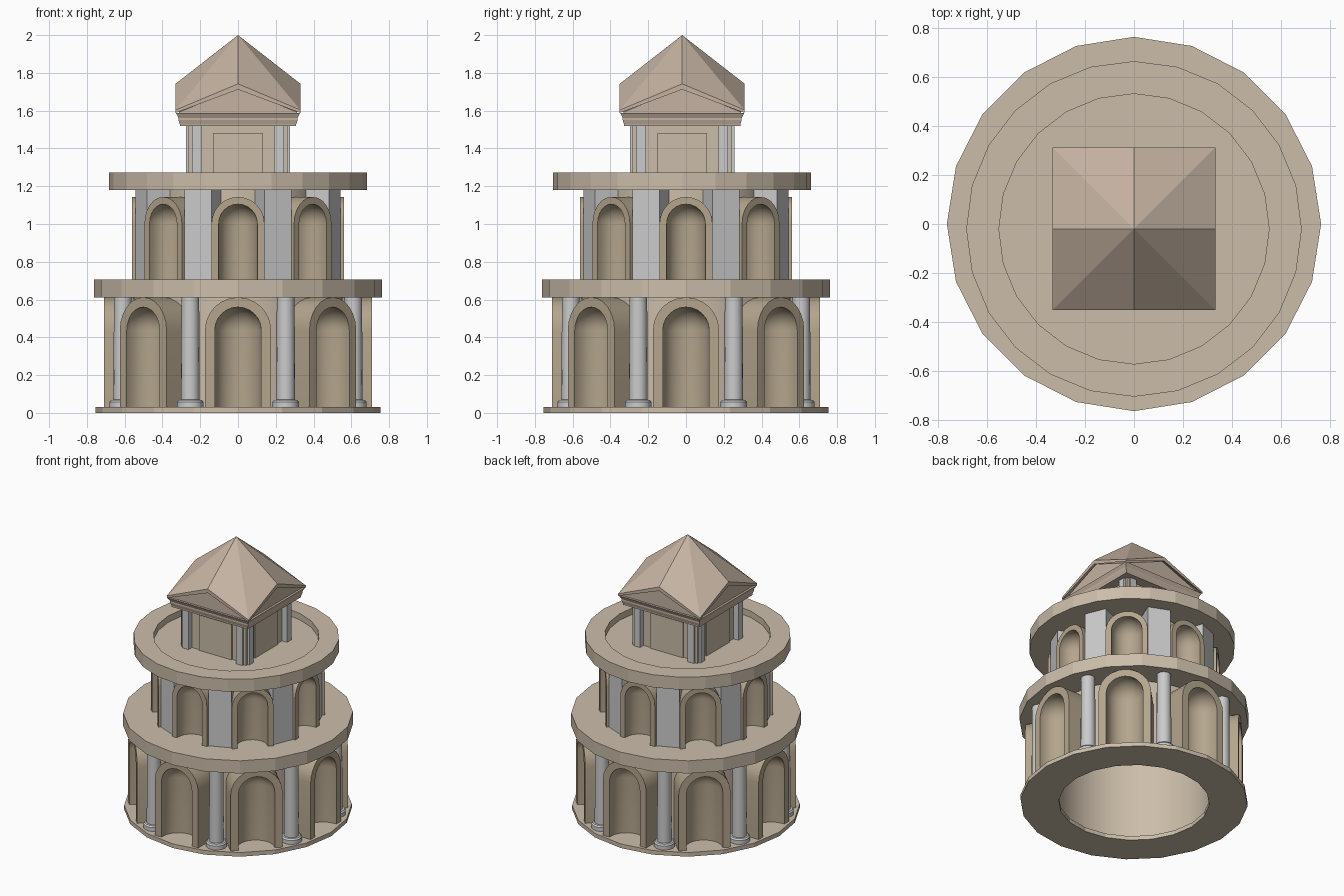
import bpy, bmesh
from math import sin, cos, pi, sqrt
from mathutils import Matrix, Vector

if "Cube" in bpy.data.objects:
    bpy.data.objects.remove(bpy.data.objects["Cube"])


def material(name, rgb):
    m = bpy.data.materials.new(name)
    m.diffuse_color = (*rgb, 1)
    m.use_nodes = True
    m.node_tree.nodes["Principled BSDF"].inputs["Base Color"].default_value = m.diffuse_color
    return m


STONE = material("stone", (0.60, 0.51, 0.40))
ARCH = material("arch_stone", (0.46, 0.38, 0.27))
ROOF = material("roof_stone", (0.56, 0.45, 0.36))
OFF = -0.02  # the top storey sits slightly forward


def finish(name, bm, mat=None, smooth=False, fix=True):
    if fix:
        bmesh.ops.recalc_face_normals(bm, faces=bm.faces)
    me = bpy.data.meshes.new(name)
    bm.to_mesh(me)
    bm.free()
    ob = bpy.data.objects.new(name, me)
    bpy.context.collection.objects.link(ob)
    if mat:
        me.materials.append(mat)
    if smooth:
        bpy.ops.object.select_all(action='DESELECT')
        ob.select_set(True)
        bpy.context.view_layer.objects.active = ob
        bpy.ops.object.shade_smooth_by_angle(angle=0.6)
    return ob


def add_lathe(bm, profile, n, centre=(0, 0), phase=0.0):
    """Revolve a closed (radius, z) loop around a vertical axis."""
    rings = []
    for i in range(n):
        a = phase + 2 * pi * i / n
        rings.append([bm.verts.new((centre[0] + r * cos(a), centre[1] + r * sin(a), z))
                      for r, z in profile])
    m = len(profile)
    for i in range(n):
        p, q = rings[i], rings[(i + 1) % n]
        for j in range(m):
            k = (j + 1) % m
            if profile[j][0] or profile[k][0]:
                bm.faces.new((p[j], q[j], q[k], p[k]))
    bmesh.ops.remove_doubles(bm, verts=bm.verts, dist=1e-5)


def lathe(name, profile, n, mat, y=0.0, phase=0.0, smooth=False):
    bm = bmesh.new()
    add_lathe(bm, profile, n, (0, y), phase)
    return finish(name, bm, mat, smooth)


def add_box(bm, lo, hi, rot=0.0, y=0.0):
    lo, hi = Vector(lo), Vector(hi)
    mat = (Matrix.Translation((0, y, 0)) @ Matrix.Rotation(rot, 4, 'Z')
           @ Matrix.Translation((lo + hi) / 2) @ Matrix.Diagonal((*(hi - lo), 1)))
    bmesh.ops.create_cube(bm, size=1, matrix=mat)


def arches(name, front, ro, ri, z0, spring, depth, reveal=0.02):
    """Eight arch frames, each with a round-headed half-cylinder niche."""
    bm = bmesh.new()
    n = 12

    def outline(r, y, rise=0.0):
        pts = [(r, z0)]
        pts += [(r * cos(pi * i / n), spring + (r + rise) * sin(pi * i / n)) for i in range(n + 1)]
        pts.append((-r, z0))
        return [(x, y, z) for x, z in pts]

    for k in range(8):
        rot = Matrix.Rotation(k * pi / 4, 3, 'Z')

        def strip(rows):
            rows = [[bm.verts.new(rot @ Vector(p)) for p in row] for row in rows]
            for a, b in zip(rows, rows[1:]):
                for i in range(len(a) - 1):
                    bm.faces.new((a[i], a[i + 1], b[i + 1], b[i]))
        # frame: outer side, front band, inner reveal
        strip([outline(ro, -front + depth), outline(ro, -front),
               outline(ri, -front), outline(ri, -front + reveal)])
        # niche swept through a half turn
        prof = [(ri, z0)] + [(ri * cos(t * pi / 16), spring + ri * sin(t * pi / 16))
                             for t in range(9)]
        yc = -front + reveal
        strip([[(r * cos(pi * i / n), yc + r * sin(pi * i / n), z) for r, z in prof]
               for i in range(n + 1)])
    bmesh.ops.remove_doubles(bm, verts=bm.verts, dist=1e-5)
    # outward side of every face looks away from the masonry
    bmesh.ops.recalc_face_normals(bm, faces=bm.faces)
    test = [f for f in bm.faces if abs(f.calc_center_median().y + front) < 1e-3]
    if test and test[0].normal.y > 0:
        bmesh.ops.reverse_faces(bm, faces=bm.faces)
    return finish(name, bm, ARCH, True, fix=False)


# Base ring and lower drum
lathe("base_ring", [(0.50, 0), (0.755, 0), (0.755, 0.03), (0.50, 0.03)], 20, STONE)
lathe("lower_drum", [(0.52, 0.03), (0.555, 0.03), (0.555, 0.62), (0.52, 0.62)], 48, STONE, smooth=True)
arches("lower_arches", 0.71, 0.175, 0.123, 0.03, 0.437, 0.20)

# Lower columns with round feet
bm = bmesh.new()
for k in range(8):
    a = (k + 0.5) * pi / 4
    add_lathe(bm, [(0, 0.03), (0.07, 0.03), (0.07, 0.058), (0.062, 0.068), (0.05, 0.07),
                   (0.047, 0.615), (0, 0.615)], 16, (0.66 * cos(a), 0.66 * sin(a)))
finish("lower_columns", bm, None, True)

# Lower cornice
lathe("lower_cornice", [(0, 0.612), (0.762, 0.612), (0.762, 0.705), (0, 0.705)], 20, STONE)

# Upper drum with arches and square piers
lathe("upper_drum", [(0.40, 0.70), (0.43, 0.70), (0.43, 1.19), (0.40, 1.19)], 48, STONE, smooth=True)
arches("upper_arches", 0.56, 0.14, 0.102, 0.70, 1.003, 0.16)
bm = bmesh.new()
for k in range(8):
    add_box(bm, (-0.078, -0.555, 0.70), (0.078, -0.415, 1.185), (k + 0.5) * pi / 4)
finish("upper_piers", bm)

# Upper cornice with sunken terrace
lathe("upper_cornice", [(0, 1.18), (0.683, 1.18), (0.683, 1.272), (0.55, 1.272),
                        (0.55, 1.225), (0, 1.225)], 24, STONE, OFF)

# Square pavilion: body, corner piers, panels and grey pilasters
bm = bmesh.new()
add_box(bm, (-0.235, -0.235, 1.22), (0.235, 0.235, 1.53), 0, OFF)
for k in range(4):
    add_box(bm, (0.205, 0.205, 1.22), (0.262, 0.262, 1.53), k * pi / 2, OFF)
finish("pavilion_body", bm, STONE)
bm = bmesh.new()
for k in range(4):
    add_box(bm, (-0.132, -0.245, 1.22), (0.132, -0.22, 1.483), k * pi / 2, OFF)
finish("pavilion_panels", bm, STONE)
bm = bmesh.new()
for k in range(4):
    for s in (-1, 1):
        x = s * 0.218
        add_box(bm, (x - 0.025, -0.276, 1.22), (x + 0.025, -0.225, 1.53), k * pi / 2, OFF)
finish("pavilion_pilasters", bm)

# Stepped square entablature
q = sqrt(2)
lathe("entablature", [(0, 1.52), (0.308 * q, 1.52), (0.308 * q, 1.528), (0.315 * q, 1.55), (0.315 * q, 1.562),
                      (0.328 * q, 1.588), (0, 1.588)], 4, ROOF, OFF, pi / 4)


def gabled_roof(name, h, top, bottom):
    """Four-gabled pyramid; top and bottom give (corner, gable, apex) heights."""
    bm = bmesh.new()
    ring = [(-h, -h), (0, -h), (h, -h), (h, 0), (h, h), (0, h), (-h, h), (-h, 0)]
    layers = []
    for zs in (top, bottom):
        vs = [bm.verts.new((x, y + OFF, zs[i % 2])) for i, (x, y) in enumerate(ring)]
        apex = bm.verts.new((0, OFF, zs[2]))
        for i in range(8):
            bm.faces.new((vs[i], vs[(i + 1) % 8], apex))
        layers.append(vs)
    a, b = layers
    for i in range(8):
        j = (i + 1) % 8
        bm.faces.new((a[i], b[i], b[j], a[j]))
    finish(name, bm, ROOF)


# Roof slab over recessed gable walls
gabled_roof("roof", 0.331, (1.603, 1.742, 2.0), (1.588, 1.712, 1.96))
gabled_roof("gable_walls", 0.312, (1.592, 1.718, 1.94), (1.58, 1.58, 1.58))
